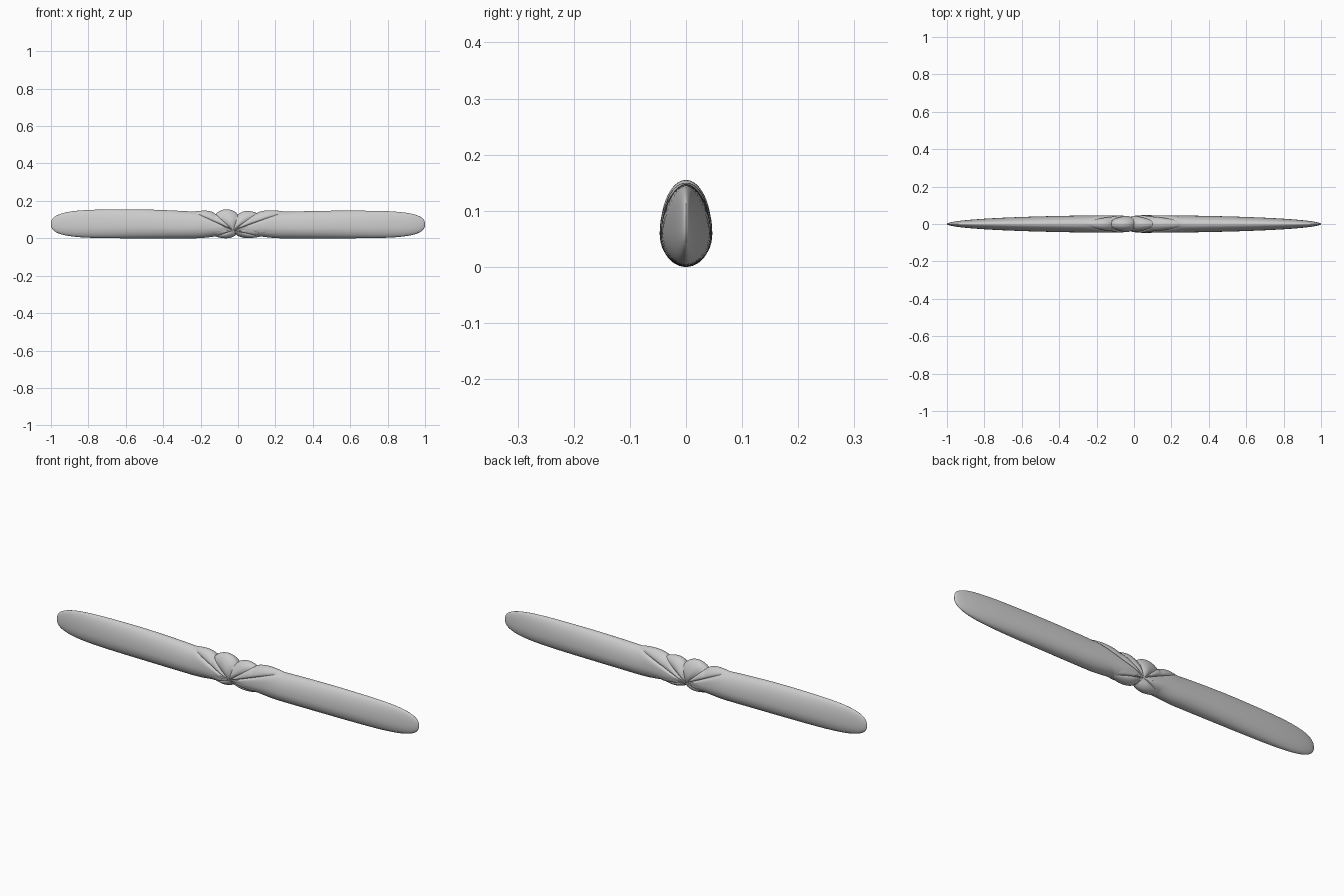
import bpy, bmesh, math

cube = bpy.data.objects.get("Cube")
if cube:
    bpy.data.objects.remove(cube, do_unlink=True)

# Outline: pinched edges as (x, z), peak heights of the lobes between them, outer heights
TOP = dict(valleys=[(-.24, .143), (-.12, .13), (0, .126), (.1, .135), (.25, .142)],
           peaks=[.148, .155, .146, .15], outer=(.155, .148), run=.35)
BOTTOM = dict(valleys=[(-.12, .01), (-.01, .02), (.12, .01)],
              peaks=[0, .001], outer=(0, 0), run=.12)
MID_Z = .075
HUB_X, HUB_Z = -.025, .042
HALF_DEPTH = .047
RINGS = 28


def edge_height(x, edge):
    """Scalloped edge in the middle, closing to a rounded tip at each end."""
    v = edge["valleys"]
    if x <= v[0][0] or x >= v[-1][0]:
        side = 0 if x <= v[0][0] else -1
        f = min(1, abs(x - v[side][0]) / edge["run"])
        z = v[side][1] + (edge["outer"][side] - v[side][1]) * math.sin(f * math.pi / 2)
    else:
        for (x0, z0), (x1, z1), peak in zip(v, v[1:], edge["peaks"]):
            if x0 <= x <= x1:
                f = (x - x0) / (x1 - x0)
                base = z0 + (z1 - z0) * f
                z = base + (peak - base) * math.sin(math.pi * f) ** .7
                break
    return MID_Z + (z - MID_Z) * max(0, 1 - abs(x) ** 10) ** .4


def crease(x, edge):
    """Strength of the fold running from the hub to a valley."""
    return max(math.exp(-abs(x - vx) / .022) for vx, _ in edge["valleys"])


def half_depth(x, z):
    """Egg-shaped cross-section, tapering towards the tips."""
    lo, hi = edge_height(x, BOTTOM), edge_height(x, TOP)
    if hi - lo < 1e-5:
        return 0
    u = (z - lo) / (hi - lo) - .4
    u = u / .6 if u > 0 else u / .4
    return HALF_DEPTH * math.sqrt(max(0, 1 - x * x)) * math.sqrt(max(0, 1 - u * u))


# Outline sample positions, dense in the middle and at the tips
inner = [i * .01 for i in range(-30, 31)]
outer = [.3 + .7 * math.sin(math.pi / 2 * k / 28) for k in range(1, 29)]
xs = [-x for x in reversed(outer)] + inner + outer
outline = [(x, edge_height(x, TOP), crease(x, TOP)) for x in xs]
outline += [(x, edge_height(x, BOTTOM), crease(x, BOTTOM)) for x in reversed(xs[1:-1])]

# Inflated body: folds radiate from the hub to the outline on both sides
bm = bmesh.new()
rim = [bm.verts.new((x, 0, z)) for x, z, _ in outline]
n = len(outline)
for side in (-1, 1):
    hub_y = side * half_depth(HUB_X, HUB_Z) * .8
    hub = bm.verts.new((HUB_X, hub_y, HUB_Z))
    previous = None
    for j in range(1, RINGS + 1):
        s = math.sin(math.pi / 2 * j / RINGS)
        if j == RINGS:
            ring = rim
        else:
            ring = []
            for ox, oz, fold in outline:
                x, z = HUB_X + (ox - HUB_X) * s, HUB_Z + (oz - HUB_Z) * s
                r = math.hypot(x - HUB_X, z - HUB_Z)
                pinch = 1 - .2 * math.exp(-(r / .03) ** 2)
                dip = 1 - .22 * fold * min(1, r / .04)
                ring.append(bm.verts.new((x, side * half_depth(x, z) * pinch * dip, z)))
        for k in range(n):
            m = (k + 1) % n
            if previous is None:
                bm.faces.new((hub, ring[k], ring[m]))
            else:
                bm.faces.new((previous[k], ring[k], ring[m], previous[m]))
        previous = ring
bmesh.ops.recalc_face_normals(bm, faces=bm.faces)

mesh = bpy.data.meshes.new("pinched_body")
bm.to_mesh(mesh)
bm.free()
body = bpy.data.objects.new("pinched_body", mesh)
bpy.context.collection.objects.link(body)

# Plain grey material
grey = bpy.data.materials.new("light grey")
grey.use_nodes = True
colour = (.6, .6, .6, 1)
grey.diffuse_color = colour
grey.node_tree.nodes["Principled BSDF"].inputs["Base Color"].default_value = colour
mesh.materials.append(grey)

bpy.ops.object.select_all(action="DESELECT")
body.select_set(True)
bpy.context.view_layer.objects.active = body
bpy.ops.object.shade_smooth_by_angle(angle=math.radians(40))
